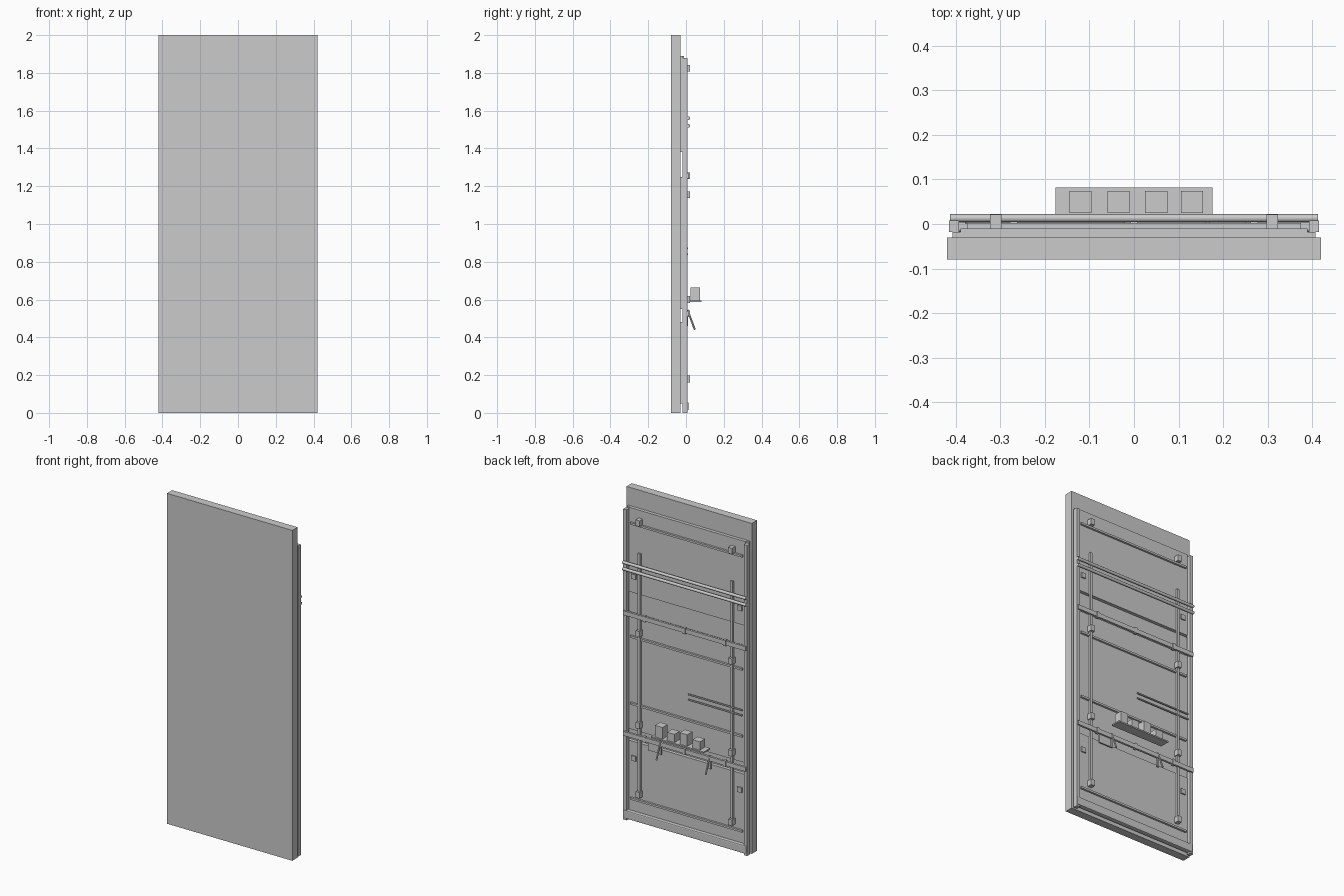
import bpy, math
from mathutils import Vector

if "Cube" in bpy.data.objects:
    bpy.data.objects.remove(bpy.data.objects["Cube"])


def box(name, x, y, z, rot_x=0.0):
    """Box from (min, max) ranges on each axis."""
    c = [(r[0] + r[1]) / 2 for r in (x, y, z)]
    bpy.ops.mesh.primitive_cube_add(size=1, location=c, rotation=(rot_x, 0, 0))
    o = bpy.context.object
    o.name = name
    o.scale = (x[1] - x[0], y[1] - y[0], z[1] - z[0])
    bpy.ops.object.transform_apply(location=False, rotation=False, scale=True)
    return o


def mid_box(name, cx, w, y, z):
    return box(name, (cx - w / 2, cx + w / 2), y, z)


def rod(name, a, b, r, sides=12):
    """Cylinder between two points."""
    a, b = Vector(a), Vector(b)
    d = b - a
    bpy.ops.mesh.primitive_cylinder_add(vertices=sides, radius=r, depth=d.length, location=(a + b) / 2)
    o = bpy.context.object
    o.name = name
    o.rotation_euler = d.to_track_quat('Z', 'Y').to_euler()
    bpy.ops.object.shade_smooth_by_angle(angle=math.radians(40))
    return o


# front slab
box("front_slab", (-.42, .42), (-.08, -.03), (0, 2))

# three backing panels with gaps between them
for i, (z0, z1) in enumerate([(.05, .48), (.55, 1.25), (1.38, 1.89)]):
    mid_box(f"back_panel_{i}", 0, .78, (-.03, -.010), (z0, z1))
    for s in (-1, 1):
        mid_box(f"panel_spacer_{i}", s * .399, .018, (-.03, -.018), (z0, z1))

# thin horizontal battens on the panels
for i, z in enumerate([.135, .71, 1.115, 1.80]):
    mid_box(f"batten_{i}", 0, .75, (-.010, .002), (z - .006, z + .006))

# outer frame: stiles and bottom rail
for s in (-1, 1):
    mid_box("frame_stile", s * .404, .022, (-.018, .008), (0, 1.88))
rail = mid_box("bottom_rail", 0, .82, (-.018, .012), (.01, .06))
bev = rail.modifiers.new("round", 'BEVEL')
bev.width, bev.segments = .006, 2

# upright bars with mounting blocks
for s in (-1, 1):
    mid_box("upright_bar", s * .31, .016, (-.004, .008), (.18, 1.635))
    for z in (.18, .60, 1.155, 1.825):
        mid_box("mount_block", s * .31, .026, (-.010, .021), (z - .018, z + .018))

# pair of full width pipes
for z in (1.52, 1.56):
    rod("long_pipe", (-.413, .013, z), (.413, .013, z), .009)

# pair of short rods on one side
for z in (.84, .872):
    rod("short_rod", (-.38, .006, z), (-.02, .006, z), .005, 8)

# cross rails with clips
for z in (.525, 1.255):
    mid_box("cross_rail", 0, .82, (.003, .016), (z - .013, z + .013))
    for x in (-.27, 0, .27):
        mid_box("rail_clip", x, .016, (.001, .020), (z - .018, z + .018))

# small square pads near the panel corners
for s in (-1, 1):
    for z in (.38, 1.48):
        mid_box("corner_pad", s * .355, .03, (-.010, -.002), (z - .015, z + .015))

# shelf with four containers
box("shelf", (-.176, .176), (.021, .082), (.586, .594))
for x, h in [(-.12, .05), (-.035, .07), (.05, .05), (.13, .07)]:
    mid_box("container", x, .05, (.025, .074), (.594, .594 + h))

# slanted hooks and the plate behind them
for s in (-1, 1):
    rod("slanted_hook", (s * .165, .008, .545), (s * .165, .047, .44), .005, 8)
    mid_box("hook_backing", s * .165, .012, (.002, .010), (.46, .54))
box("hook_plate", (.165, .25), (-.002, .006), (.462, .515))
